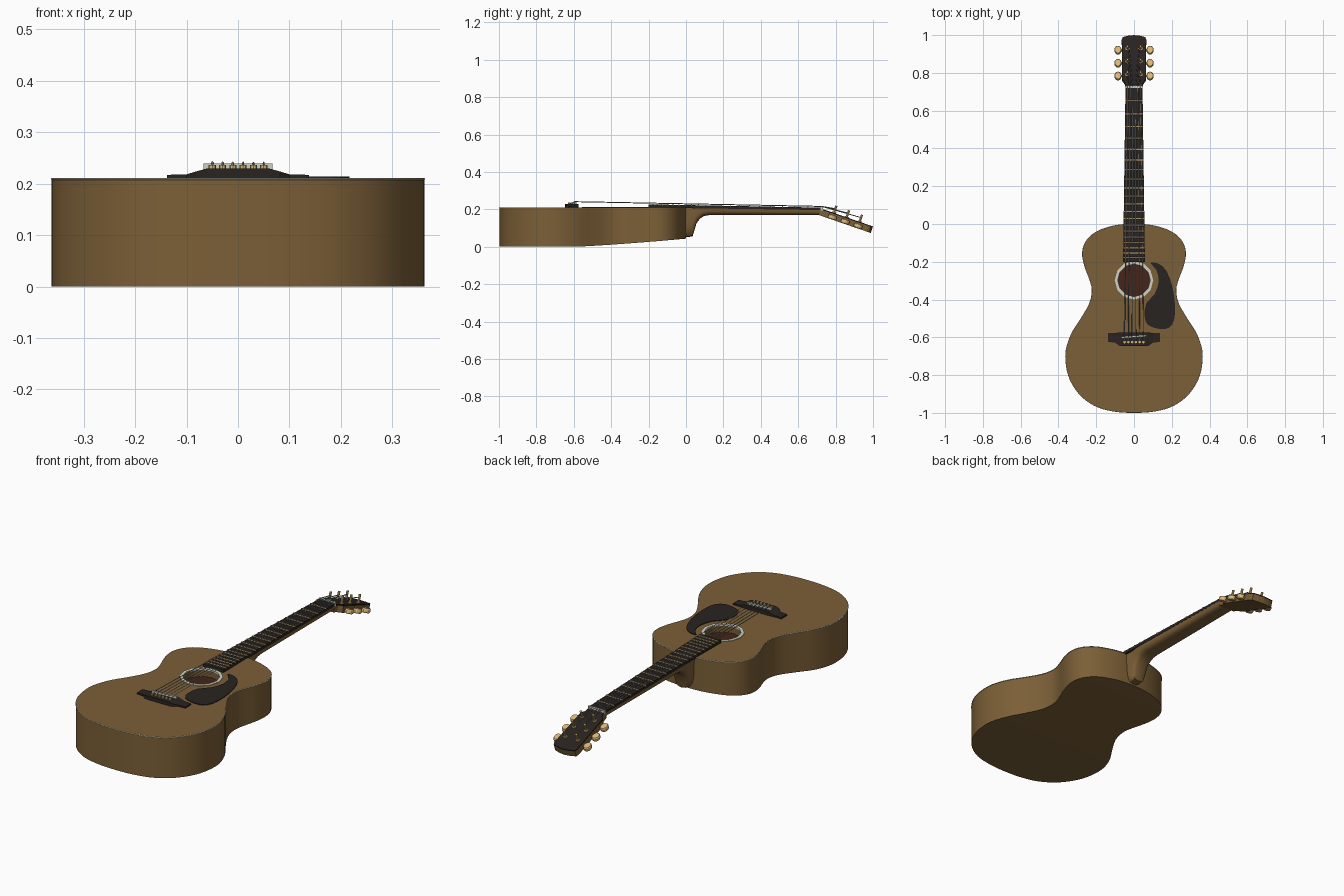
import bpy, math
from mathutils import Vector, Matrix

if "Cube" in bpy.data.objects:
    bpy.data.objects.remove(bpy.data.objects["Cube"])


def material(name, rgb):
    m = bpy.data.materials.new(name)
    m.diffuse_color = (*rgb, 1)
    m.use_nodes = True
    m.node_tree.nodes["Principled BSDF"].inputs["Base Color"].default_value = m.diffuse_color
    return m


WOOD = material("wood", (0.2, 0.115, 0.038))
EBONY = material("dark_wood", (0.022, 0.017, 0.014))
INSIDE = material("inside_wood", (0.06, 0.018, 0.01))
GOLD = material("gold", (0.72, 0.48, 0.19))
IVORY = material("ivory", (0.62, 0.65, 0.54))
STEEL = material("steel", (0.3, 0.3, 0.31))


def smooth(ob, angle=35):
    bpy.ops.object.select_all(action='DESELECT')
    ob.select_set(True)
    bpy.context.view_layer.objects.active = ob
    bpy.ops.object.shade_smooth_by_angle(angle=math.radians(angle))


def make(name, verts, faces, mat, matrix=None):
    me = bpy.data.meshes.new(name)
    me.from_pydata([(matrix @ Vector(v)) if matrix else v for v in verts], [], faces)
    import bmesh
    bm = bmesh.new()
    bm.from_mesh(me)
    bmesh.ops.recalc_face_normals(bm, faces=bm.faces)
    bm.to_mesh(me)
    bm.free()
    me.materials.append(mat)
    ob = bpy.data.objects.new(name, me)
    bpy.context.collection.objects.link(ob)
    return ob


def loft(name, sections, mat, matrix=None):
    n, k = len(sections[0]), len(sections)
    faces = [(i * n + j, i * n + (j + 1) % n, (i + 1) * n + (j + 1) % n, (i + 1) * n + j)
             for i in range(k - 1) for j in range(n)]
    faces += [tuple(range(n)), tuple(range((k - 1) * n, k * n))]
    return make(name, [p for s in sections for p in s], faces, mat, matrix)


def prism(name, outline, z0, z1, mat, matrix=None):
    return loft(name, [[(x, y, z) for x, y in outline] for z in (z0, z1)], mat, matrix)


def box(name, lo, hi, mat):
    (a, b, c), (d, e, f) = lo, hi
    return prism(name, [(a, b), (d, b), (d, e), (a, e)], c, f, mat)


def cyl(name, p0, p1, r, n, mat, matrix=None):
    p0, p1 = Vector(p0), Vector(p1)
    q = (p1 - p0).to_track_quat('Z', 'Y')
    ring = [q @ Vector((r * math.cos(2 * math.pi * i / n), r * math.sin(2 * math.pi * i / n), 0)) for i in range(n)]
    return loft(name, [[p + v for v in ring] for p in (p0, p1)], mat, matrix)


def spline(pts, steps, closed=False):
    # Catmull-Rom through 2D points
    n, out = len(pts), []
    get = lambda i: Vector(pts[i % n] if closed else pts[max(0, min(n - 1, i))])
    for i in range(n if closed else n - 1):
        a, b, c, d = (get(i + k) for k in (-1, 0, 1, 2))
        for s in range(steps):
            t = s / steps
            out.append(0.5 * (2 * b + (c - a) * t + (2 * a - 5 * b + 4 * c - d) * t * t + (3 * b - a - 3 * c + d) * t ** 3))
    return out if closed else out + [get(n - 1)]


def wire(name, pts, r, mat, cyclic=False, res=0):
    cu = bpy.data.curves.new(name, 'CURVE')
    cu.dimensions = '3D'
    cu.bevel_depth, cu.bevel_resolution = r, res
    sp = cu.splines.new('POLY')
    sp.points.add(len(pts) - 1)
    for p, co in zip(sp.points, pts):
        p.co = (*co, 1)
    sp.use_cyclic_u = cyclic
    cu.materials.append(mat)
    ob = bpy.data.objects.new(name, cu)
    bpy.context.collection.objects.link(ob)
    return ob


# Body: mirrored outline, back rising toward the neck
TOP = 0.21
half = spline([(0.03, -0.001), (0.11, -0.01), (0.2, -0.042), (0.253, -0.09), (0.273, -0.15), (0.262, -0.22),
               (0.236, -0.29), (0.222, -0.35), (0.235, -0.42), (0.28, -0.5), (0.325, -0.57), (0.353, -0.64),
               (0.362, -0.7), (0.353, -0.78), (0.325, -0.85), (0.27, -0.92), (0.19, -0.97), (0.1, -0.992),
               (0.03, -0.998)], 3)
back = lambda y: 0.043 * max(0, (y + 0.6) / 0.6) ** 1.25
body = loft("body", [[(-x, y, back(y)), (x, y, back(y)), (x, y, TOP), (-x, y, TOP)] for x, y in half], WOOD)

# Sound hole recess, floor and ring
HY = -0.298
cutter = cyl("hole_cutter", (0, HY, 0.17), (0, HY, 0.3), 0.088, 12, WOOD)
cutter.hide_render = True
mod = body.modifiers.new("hole", 'BOOLEAN')
mod.operation, mod.object, mod.solver = 'DIFFERENCE', cutter, 'EXACT'
bpy.context.view_layer.objects.active = body
bpy.ops.object.modifier_apply(modifier="hole")
bpy.data.objects.remove(cutter)
smooth(body)
cyl("sound_hole_floor", (0, HY, 0.168), (0, HY, 0.172), 0.09, 12, INSIDE)
rings = []
for r, z in ((0.086, 0.206), (0.102, 0.206), (0.102, 0.213), (0.086, 0.213)):
    rings.append([(r * math.cos(a * math.pi / 6), HY + r * math.sin(a * math.pi / 6), z) for a in range(12)])
make("sound_hole_ring", [p for r in rings for p in r],
     [(k * 12 + i, k * 12 + (i + 1) % 12, (k + 1) % 4 * 12 + (i + 1) % 12, (k + 1) % 4 * 12 + i)
      for k in range(4) for i in range(12)], IVORY)

# Edge binding
loop = [(x, y, TOP - 0.001) for x, y in half] + [(-x, y, TOP - 0.001) for x, y in reversed(half)]
wire("binding", loop, 0.002, IVORY, True)

# Pickguard
guard = spline([(0.085, -0.206), (0.125, -0.208), (0.17, -0.245), (0.203, -0.33), (0.217, -0.43), (0.212, -0.51),
                (0.185, -0.55), (0.135, -0.556), (0.075, -0.535), (0.056, -0.49), (0.065, -0.42), (0.11, -0.37),
                (0.131, -0.3), (0.117, -0.24)], 2, True)
prism("pickguard", guard, TOP - 0.002, 0.2135, EBONY)

# Bridge, saddle
ends = [(0.138, -0.577, -0.625, 0.217), (0.1, -0.577, -0.627, 0.218), (0.08, -0.575, -0.643, 0.224),
        (0.062, -0.574, -0.646, 0.229)]
ends = [(-x, a, b, z) for x, a, b, z in ends] + ends[::-1]
loft("bridge", [[(x, a, 0.208), (x, b, 0.208), (x, b, z), (x, a, z)] for x, a, b, z in ends], EBONY)
prism("saddle", [(-0.067, -0.606), (0.067, -0.596), (0.067, -0.586), (-0.067, -0.596)], 0.222, 0.239, IVORY)

# Neck with heel
sections = []
for y, w, zt, zb in [(-0.005, 0.046, 0.212, 0.05), (0.035, 0.045, 0.211, 0.055), (0.044, 0.046, 0.211, 0.085),
                     (0.056, 0.048, 0.211, 0.125), (0.075, 0.051, 0.21, 0.15), (0.095, 0.052, 0.21, 0.164),
                     (0.13, 0.052, 0.209, 0.17), (0.725, 0.045, 0.199, 0.169)]:
    sec = []
    for i in range(11):
        t = math.pi * i / 10
        c, s = math.cos(t), max(0, math.sin(t))
        sec.append((math.copysign(w * abs(c) ** 0.6, c), y, zt - (zt - zb) * s ** 0.6))
    sections.append(sec)
smooth(loft("neck", sections, WOOD))

# Fretboard, nut and frets
fz = lambda y: 0.2265 - (y + 0.2) * 0.0189
fw = lambda y: 0.058 - (y + 0.2) * 0.014
loft("fretboard", [[(-fw(y), y, zb), (fw(y), y, zb), (fw(y), y, fz(y)), (-fw(y), y, fz(y))]
                   for y, zb in ((-0.2, 0.209), (0.728, 0.196))], EBONY)
NUT = 0.726
box("nut", (-0.046, NUT - 0.006, 0.195), (0.046, NUT + 0.006, 0.214), IVORY)
for i in range(1, 21):
    y = NUT - 1.32 * (1 - 2 ** (-i / 12))
    cyl(f"fret_{i}", (-fw(y), y, fz(y)), (fw(y), y, fz(y)), 0.004, 6, GOLD)

# Headstock, tilted back
tilt = Matrix.Translation((0, 0.72, 0.205)) @ Matrix.Rotation(-math.atan(0.345), 4, 'X')
side = [(0.045, 0), (0.047, 0.03), (0.063, 0.052), (0.065, 0.27), (0.06, 0.285), (0.03, 0.293)]
head = side + [(0, 0.296)] + [(-x, y) for x, y in reversed(side)]
prism("headstock", head, -0.037, -0.006, WOOD, tilt)
prism("headstock_face", head, -0.006, 0, EBONY, tilt)

# Tuners
POSTS = (0.075, 0.147, 0.22)
for sx, label in ((-1, "left"), (1, "right")):
    for i, s in enumerate(POSTS):
        tag = f"{label}_{i + 1}"
        cyl("tuner_post_" + tag, (sx * 0.035, s, -0.03), (sx * 0.035, s, 0.04), 0.006, 8, GOLD, tilt)
        cyl("tuner_collar_" + tag, (sx * 0.035, s, -0.002), (sx * 0.035, s, 0.005), 0.011, 8, GOLD, tilt)
        cyl("tuner_shaft_" + tag, (sx * 0.05, s, -0.024), (sx * 0.075, s, -0.024), 0.006, 8, GOLD, tilt)
        layers = []
        for z, k in ((-0.035, 0.85), (-0.03, 1), (-0.018, 1), (-0.013, 0.85)):
            layers.append([(sx * 0.085 + 0.019 * k * math.cos(a * math.pi / 6),
                            s + 0.023 * k * math.sin(a * math.pi / 6), z) for a in range(12)])
        loft("tuner_button_" + tag, layers, GOLD, tilt)

# Strings and bridge pins
for i in range(6):
    x = -0.05 + 0.02 * i
    sx = -1 if i < 3 else 1
    s = POSTS[i if i < 3 else 5 - i]
    post = tilt @ Vector((sx * 0.029, s, 0.024))
    wire(f"string_{i + 1}", [(x, -0.622, 0.228), (x, -0.596, 0.241), (x * 0.68, NUT, 0.2155), post],
         0.0026 - 0.0002 * i, STEEL)
    cyl(f"bridge_pin_{i + 1}", (x, -0.625, 0.222), (x, -0.625, 0.236), 0.007, 8, GOLD)
